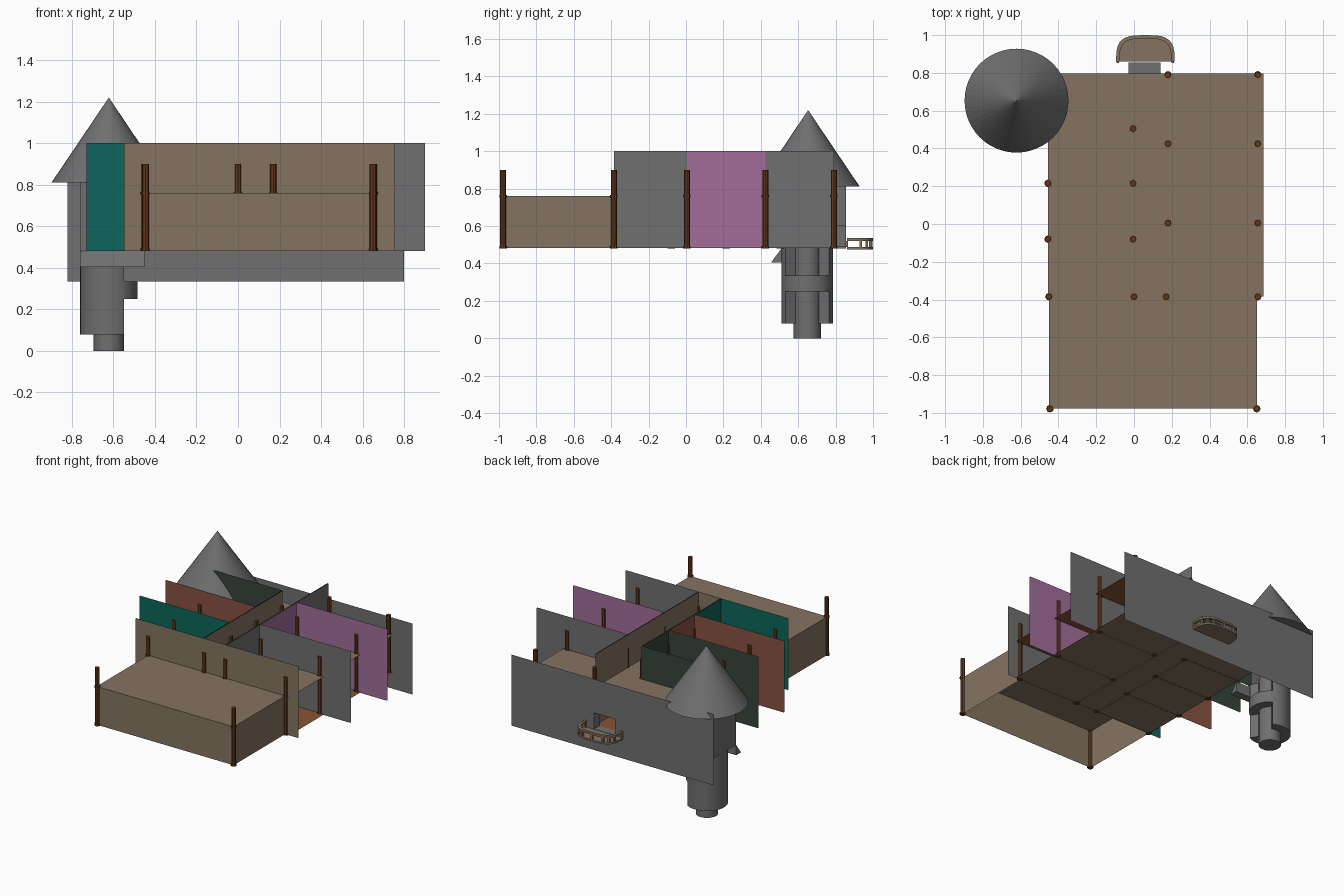
import bpy, bmesh, math
from math import cos, sin, pi, radians

if "Cube" in bpy.data.objects:
    bpy.data.objects.remove(bpy.data.objects["Cube"])

def mat(name, r, g, b):
    m = bpy.data.materials.new(name)
    m.diffuse_color = (r, g, b, 1)
    m.use_nodes = True
    m.node_tree.nodes["Principled BSDF"].inputs["Base Color"].default_value = m.diffuse_color
    return m

TAN = mat("tan plaster", .235, .175, .12)
GREY = mat("grey stone", .16, .16, .165)
PURPLE = mat("purple wall", .36, .155, .32)
TEAL = mat("teal wall", .004, .13, .105)
RED = mat("brick red wall", .25, .085, .055)
GREEN = mat("dark green wall", .035, .06, .042)
WOOD = mat("dark brown wood", .12, .04, .012)
BOARDS = mat("orange brown boards", .24, .09, .035)

def obj(name, verts, faces, m):
    me = bpy.data.meshes.new(name)
    me.from_pydata(verts, [], faces)
    me.materials.append(m)
    o = bpy.data.objects.new(name, me)
    bpy.context.collection.objects.link(o)
    return o

def box(name, x0, x1, y0, y1, z0, z1, m, skip=()):
    v = [(x, y, z) for z in (z0, z1) for x, y in ((x0, y0), (x1, y0), (x1, y1), (x0, y1))]
    f = {"bottom": (3, 2, 1, 0), "top": (4, 5, 6, 7), "front": (0, 1, 5, 4),
         "right": (1, 2, 6, 5), "back": (2, 3, 7, 6), "left": (3, 0, 4, 7)}
    return obj(name, v, [q for k, q in f.items() if k not in skip], m)

def plate(name, a, b, z0, z1, m):
    # upright sheet; its face looks to the right-hand side of a -> b
    return obj(name, [(*a, z0), (*b, z0), (*b, z1), (*a, z1)], [(0, 1, 2, 3)], m)

def sheet(name, x0, x1, y0, y1, z, m, up=True):
    v = [(x0, y0, z), (x1, y0, z), (x1, y1, z), (x0, y1, z)]
    return obj(name, v, [(0, 1, 2, 3) if up else (3, 2, 1, 0)], m)

def extrude(name, pts, z0, z1, m):
    n = len(pts)
    v = [(x, y, z0) for x, y in pts] + [(x, y, z1) for x, y in pts]
    f = [tuple(range(n - 1, -1, -1)), tuple(range(n, 2 * n))]
    f += [(i, (i + 1) % n, n + (i + 1) % n, n + i) for i in range(n)]
    return obj(name, v, f, m)

def ring(cx, cy, r, n):
    return [(cx + r * cos(2 * pi * i / n), cy + r * sin(2 * pi * i / n)) for i in range(n)]

def smooth(o):
    bpy.context.view_layer.objects.active = o
    o.select_set(True)
    bpy.ops.object.shade_smooth_by_angle(angle=radians(35))
    o.select_set(False)

Z0, Z1 = .482, 1.0
E = .003
F = -.385

# stage, open underneath, then lower floor and upper deck (boards + plaster layers)
box("stage", -.45, .65, -.978, F, Z0, .76, TAN, skip=("bottom", "back"))
FX0, FX1, FY1 = -.455, .685, .797
sheet("lower_floor_boards", FX0, FX1, F, FY1, .487, BOARDS)
sheet("lower_floor_underside", FX0, FX1, F, FY1, .483, TAN, up=False)
sheet("upper_deck_top", FX0, FX1, F, FY1, .762, TAN)
sheet("upper_deck_boards", FX0, FX1, F, FY1, .758, BOARDS, up=False)

# front wall: tan outside, room colours inside
plate("front_wall", (-.55, F - E), (.755, F - E), Z0, Z1, TAN)
plate("front_wall_teal_side", (-.01, F + E), (-.55, F + E), Z0, Z1, TEAL)
plate("front_wall_corridor_side", (.17, F + E), (-.01, F + E), Z0, Z1, TAN)
plate("front_wall_grey_side", (.755, F + E), (.17, F + E), Z0, Z1, GREY)

# cross walls: y, x range, front colour, back colour
for y, xa, xb, cf, cb in ((-.082, -.73, -.01, TEAL, RED), (.215, -.73, -.01, RED, GREEN),
                          (.52, -.57, -.01, GREEN, GREEN), (.005, .17, .9, GREY, PURPLE),
                          (.425, .17, .9, PURPLE, GREY)):
    plate("cross_wall_front", (xa, y - E), (xb, y - E), Z0, Z1, cf)
    plate("cross_wall_back", (xb, y + E), (xa, y + E), Z0, Z1, cb)

# corridor walls: tan towards the corridor, room colour outward
plate("corridor_left_inner", (-.01 + E, F), (-.01 + E, .52), Z0, Z1, TAN)
for ya, yb, c in ((F, -.08, TEAL), (-.08, .215, RED), (.215, .52, GREEN)):
    plate("corridor_left_outer", (-.01 - E, yb), (-.01 - E, ya), Z0, Z1, c)
plate("corridor_right_inner", (.17 - E, .79), (.17 - E, F), Z0, Z1, TAN)
for ya, yb, c in ((F, .005, GREY), (.005, .425, PURPLE), (.425, .79, GREY)):
    plate("corridor_right_outer", (.17 + E, ya), (.17 + E, yb), Z0, Z1, c)

# back wall with doorway, and the short passage leading to it
B = .856
DX0, DX1, DZ0, DZ1 = -.03, .14, .487, .604
for xa, xb, za, zb in ((-.82, DX0, .335, .85), (DX1, .8, .335, .85),
                       (DX0, DX1, .335, DZ0), (DX0, DX1, DZ1, .85)):
    plate("back_wall", (xb, B), (xa, B), za, zb, GREY)
box("passage", DX0, DX1, .79, B, DZ0, DZ1, GREY, skip=("front", "back"))

# balcony: rounded slab, rail and balusters
def outline(inset):
    w, d, cx, y0 = .155 - inset, .14 - inset, .06, .86
    pts = []
    for i in range(17):
        t = pi * i / 16
        c, s = cos(t), sin(t)
        pts.append((cx + w * math.copysign(abs(c) ** .6, c), y0 + d * abs(s) ** .6))
    return pts
extrude("balcony_floor", outline(0), .475, .487, TAN)
outer, inner = outline(0), outline(.018)
n = len(outer)
rv = [(x, y, z) for z in (.521, .535) for p in (outer, inner) for x, y in p]
rf = []
for i in range(n - 1):
    j = i + 1
    rf += [(i, j, 2 * n + j, 2 * n + i), (n + j, n + i, 3 * n + i, 3 * n + j),
           (2 * n + i, 2 * n + j, 3 * n + j, 3 * n + i), (j, i, n + i, n + j)]
obj("balcony_rail", rv, rf, TAN)
for x, y in outline(.009)[::2]:
    box("baluster", x - .007, x + .007, y - .007, y + .007, .487, .521, TAN)

# timber posts with collars
spots = [(-.445, -.978), (.65, -.978)]
spots += [(x, F) for x in (-.45, 0, .17, .655)]
spots += [(x, y) for x in (-.455, -.005) for y in (-.08, .215)] + [(-.005, .505)]
spots += [(x, y) for x in (.18, .655) for y in (.005, .425, .79)]
for x, y in spots:
    extrude("post", ring(x, y, .016, 8), .48, .9, WOOD)
    for z in (.48, .752):
        extrude("post_collar", ring(x, y, .02, 8), z, z + .014, WOOD)

# tower: core, open shell, ring, chamber and cone roof
CX, CY = -.622, .648
smooth(extrude("tower_core", ring(CX, CY, .073, 32), 0, .5, GREY))
a0 = radians(58)
arc = [a0 + (2 * pi - 2 * a0) * i / 28 for i in range(29)]
shell = [(CX + .138 * cos(a), CY + .138 * sin(a)) for a in arc]
shell += [(CX + .074 * cos(a), CY + .074 * sin(a)) for a in reversed(arc)]
smooth(extrude("tower_shell", shell, .08, .485, GREY))
smooth(extrude("tower_ring", ring(CX, CY, .137, 32), .25, .335, GREY))
plate("chamber_left_wall", (-.76, B), (-.76, .51), .48, .83, GREY)
plate("chamber_front_wall", (-.76, .51), (-.55, .51), .48, .83, GREY)
obj("tower_wedge", [(x, y, z) for x in (-.76, -.45) for y, z in ((.455, .405), (.51, .405), (.51, .48))],
    [(0, 1, 2), (5, 4, 3), (0, 2, 5, 3), (1, 0, 3, 4), (2, 1, 4, 5)], GREY)
N = 48
base = ring(CX, CY + .005, .275, N)
obj("tower_roof", [(x, y, .812) for x, y in base] + [(CX, CY + .005, 1.22)],
    [(i, (i + 1) % N, N) for i in range(N)] + [tuple(range(N - 1, -1, -1))], GREY)
